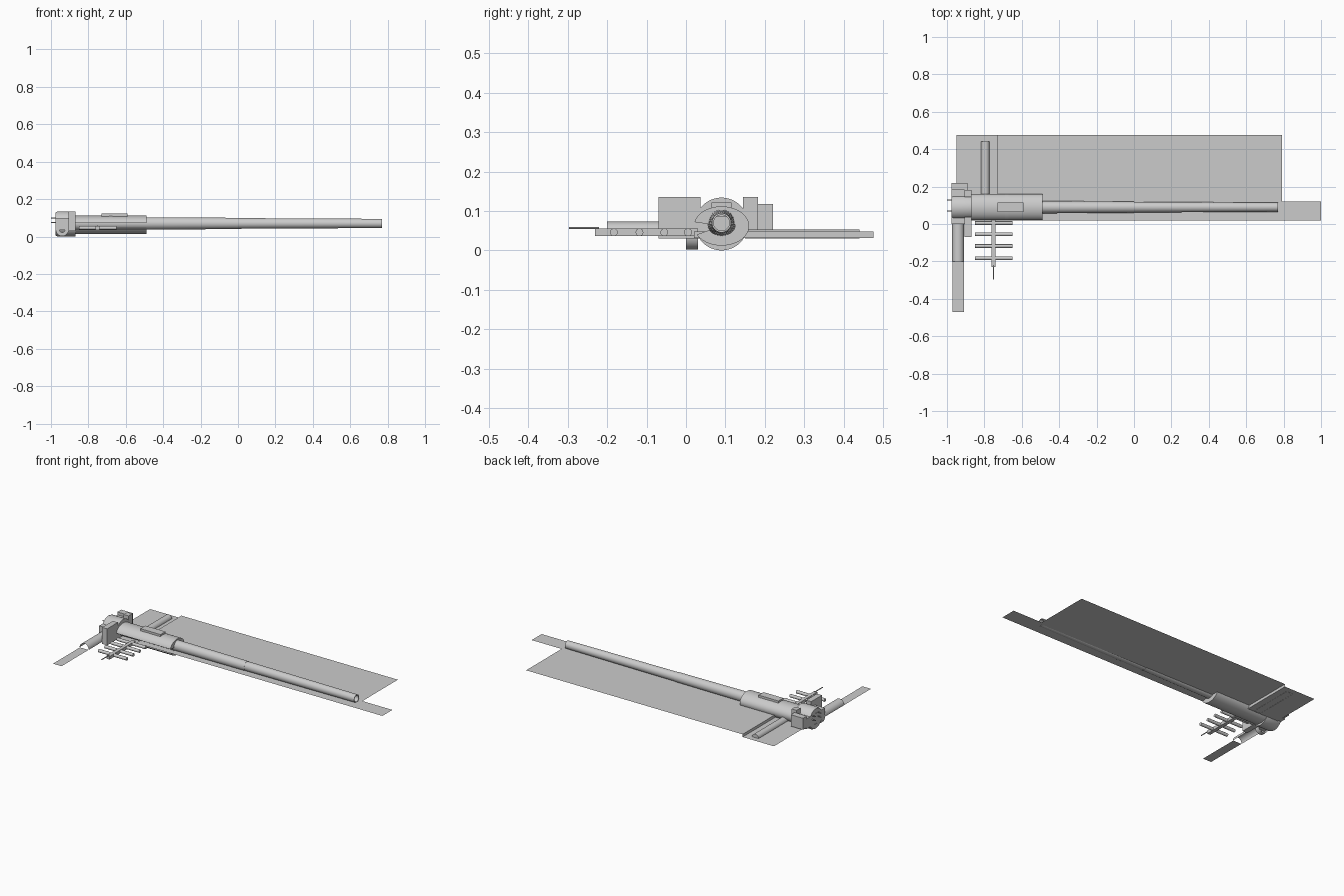
import bpy, bmesh, math

if "Cube" in bpy.data.objects:
    bpy.data.objects.remove(bpy.data.objects["Cube"])

CY, CZ = 0.09, 0.068  # barrel axis


def make(name, verts, faces, smooth=True):
    me = bpy.data.meshes.new(name)
    me.from_pydata(verts, [], faces)
    bm = bmesh.new()
    bm.from_mesh(me)
    bmesh.ops.remove_doubles(bm, verts=bm.verts, dist=1e-6)
    bmesh.ops.recalc_face_normals(bm, faces=bm.faces)
    bm.to_mesh(me)
    bm.free()
    ob = bpy.data.objects.new(name, me)
    bpy.context.collection.objects.link(ob)
    if smooth:
        bpy.ops.object.select_all(action='DESELECT')
        ob.select_set(True)
        bpy.context.view_layer.objects.active = ob
        bpy.ops.object.shade_smooth_by_angle(angle=math.radians(40))
    return ob


def box(name, x0, x1, y0, y1, z0, z1):
    v = [(x, y, z) for x in (x0, x1) for y in (y0, y1) for z in (z0, z1)]
    f = [(0, 1, 3, 2), (4, 6, 7, 5), (0, 4, 5, 1), (2, 3, 7, 6), (0, 2, 6, 4), (1, 5, 7, 3)]
    return make(name, v, f, False)


def sheet(name, x0, x1, y0, y1, z):
    return make(name, [(x0, y0, z), (x1, y0, z), (x1, y1, z), (x0, y1, z)], [(0, 1, 2, 3)], False)


def lathe(name, prof, axis, a, b, n=32, arc=(0, 2 * math.pi), sy=1.0, closed=False):
    """Sweep (position, radius) pairs round an x or y axis line through (a, b)."""
    v, f = [], []
    full = abs(arc[1] - arc[0] - 2 * math.pi) < 1e-6
    cols = n if full else n + 1
    for p, r in prof:
        for i in range(cols):
            t = arc[0] + (arc[1] - arc[0]) * i / n
            u, w = a + r * math.cos(t), b + r * sy * math.sin(t)
            v.append((p, u, w) if axis == 'x' else (u, p, w))
    rows = len(prof)
    for j in range(rows if closed else rows - 1):
        k = (j + 1) % rows
        for i in range(n):
            m = (i + 1) % cols
            f.append((j * cols + i, j * cols + m, k * cols + m, k * cols + i))
    return make(name, v, f)


def rod(name, axis, p0, p1, a, b, r, n=12):
    return lathe(name, [(p0, 0), (p0, r), (p1, r), (p1, 0)], axis, a, b, n)


# Thin base sheets, with the small step between them
sheet("rear_base_sheet", -0.95, -0.73, 0.02, 0.475, 0.031)
make("base_step", [(-0.73, 0.02, 0.031), (-0.73, 0.475, 0.031),
                   (-0.73, 0.475, 0.048), (-0.73, 0.02, 0.048)], [(0, 1, 2, 3)], False)
sheet("main_base_sheet", -0.73, 0.79, 0.02, 0.475, 0.048)
sheet("muzzle_sheet", 0.79, 1.0, 0.02, 0.12, 0.048)
sheet("side_tail_sheet", -0.97, -0.91, -0.47, -0.20, 0.04)

# Hollow tapering barrel
lathe("barrel", [(-0.87, 0.036), (-0.49, 0.033), (0.0, 0.030), (0.0, 0.0285), (0.77, 0.0245),
                 (0.77, 0.020), (-0.87, 0.020)], 'x', CY, CZ + 0.002, 40, closed=True)

# Oval sleeve, open along its front side
lathe("sleeve", [(-0.87, 0.070), (-0.49, 0.070), (-0.49, 0.034), (-0.87, 0.034)],
      'x', CY, 0.062, 44, (-math.pi + 0.45, math.pi - 0.2), 0.71, True)
lathe("sleeve_band", [(-0.69, 0.071), (-0.67, 0.071)], 'x', CY, 0.062, 32, (0, math.pi - 0.2), 0.71)
box("sleeve_top_plate", -0.73, -0.59, 0.065, 0.115, 0.10, 0.122)

# Breech: round housing and surrounding blocks
lathe("breech_housing", [(-0.975, 0.035), (-0.975, 0.062), (-0.965, 0.067), (-0.87, 0.067),
                         (-0.87, 0.034)], 'x', CY, 0.067, 40, closed=True)
box("breech_block", -0.975, -0.905, 0.0, 0.185, 0.035, 0.10)
box("front_breech_block", -0.905, -0.87, -0.07, 0.037, 0.03, 0.135)
box("rear_breech_block", -0.905, -0.87, 0.145, 0.182, 0.04, 0.135)
box("rear_breech_cover", -0.975, -0.89, 0.182, 0.22, 0.045, 0.118)
for y in (0.07, 0.128):
    for z in (0.075, 0.10):
        rod("breech_pin", 'x', -1.0, -0.96, y, z, 0.003, 8)

# Half-round side arm and rear arm
lathe("side_arm", [(-0.20, 0.032), (0.0, 0.032)], 'y', -0.94, 0.041, 20, (0, math.pi))
lathe("side_arm_collar", [(0.0, 0.015), (0.0, 0.035), (0.03, 0.035)], 'y', -0.94, 0.037, 24)
lathe("rear_arm", [(0.15, 0.0), (0.15, 0.023), (0.44, 0.023), (0.44, 0.0)],
      'y', -0.795, 0.030, 20, (0, math.pi))

# Ladder-like frame on the front
box("frame_spine", -0.762, -0.74, -0.23, 0.03, 0.036, 0.056)
rod("frame_tip", 'y', -0.297, -0.22, -0.751, 0.057, 0.003, 8)
for y in (0.005, -0.055, -0.118, -0.183):
    rod("frame_bar", 'x', -0.85, -0.65, y, 0.046, 0.010, 12)
